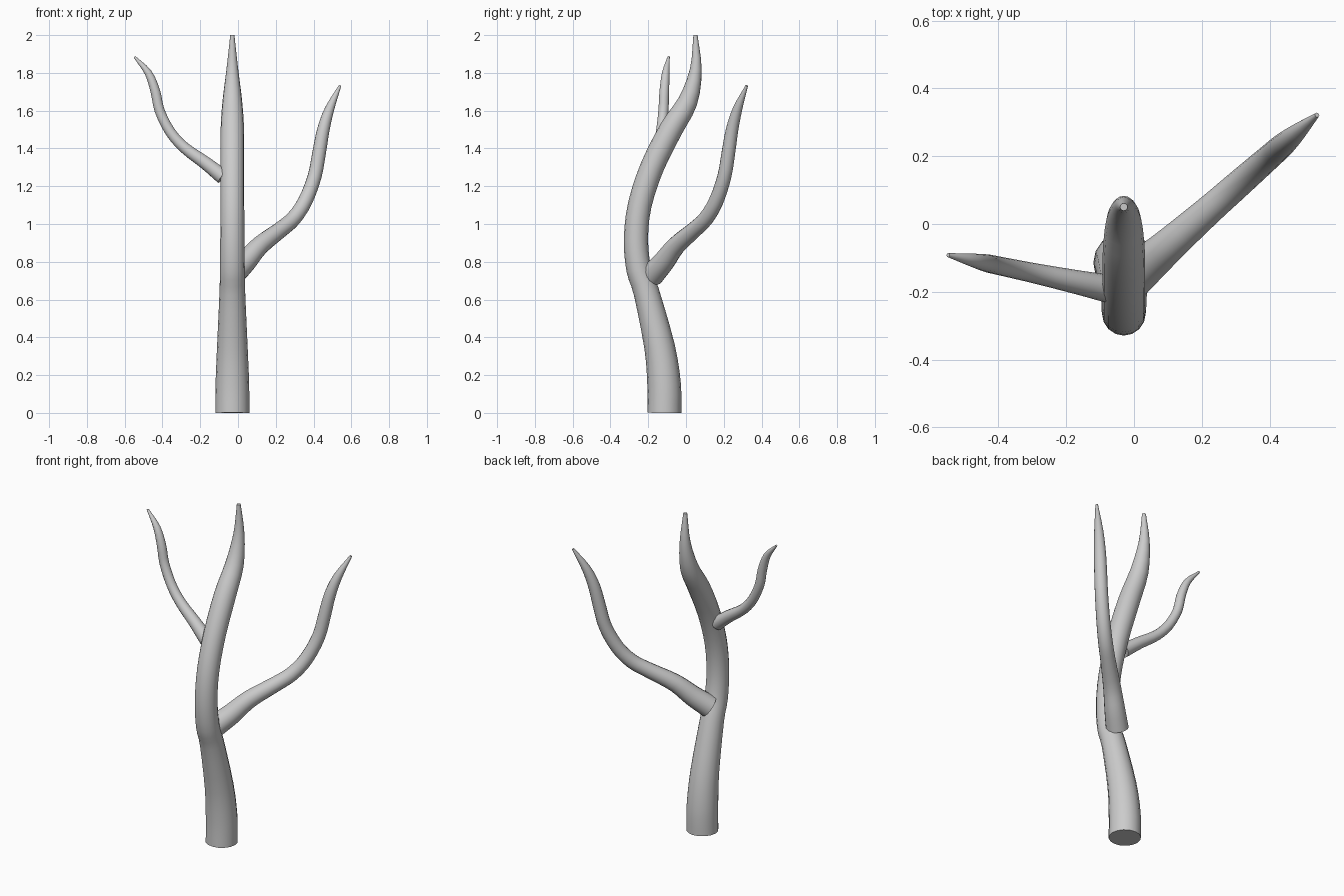
import bpy, bmesh, math
from mathutils import Vector

if "Cube" in bpy.data.objects:
    bpy.data.objects.remove(bpy.data.objects["Cube"])


def smooth_path(pts, steps=3):
    """Catmull-Rom resampling of (distance, z, radius) points."""
    p = [Vector(q) for q in pts]
    p = [2 * p[0] - p[1]] + p + [2 * p[-1] - p[-2]]
    out = []
    for i in range(1, len(p) - 2):
        a, b, c, d = p[i - 1:i + 3]
        for k in range(steps):
            t = k / steps
            out.append(0.5 * (2 * b + (c - a) * t + (2 * a - 5 * b + 4 * c - d) * t * t
                              + (3 * b - a - 3 * c + d) * t ** 3))
    return out + [p[-2]]


def limb(name, origin, heading, pts, sides=16):
    """Tapered tube bending inside the vertical plane through origin along heading."""
    h = Vector((heading[0], heading[1], 0)).normalized()
    side = h.cross(Vector((0, 0, 1)))
    base = Vector((origin[0], origin[1], 0))
    path = smooth_path(pts)
    pos = [base + h * q.x + Vector((0, 0, q.y)) for q in path]
    bm = bmesh.new()
    rings = []
    for i, c in enumerate(pos):
        tangent = (pos[min(i + 1, len(pos) - 1)] - pos[max(i - 1, 0)]).normalized()
        up = tangent.cross(side)
        ring = []
        for k in range(sides):
            a = 2 * math.pi * k / sides
            v = c + (side * math.cos(a) + up * math.sin(a)) * path[i].z
            v.z = max(v.z, 0)
            ring.append(bm.verts.new(v))
        rings.append(ring)
    for r0, r1 in zip(rings, rings[1:]):
        for k in range(sides):
            j = (k + 1) % sides
            bm.faces.new((r0[k], r0[j], r1[j], r1[k]))
    bm.faces.new(rings[0])
    bm.faces.new(rings[-1])
    bmesh.ops.recalc_face_normals(bm, faces=bm.faces)
    mesh = bpy.data.meshes.new(name)
    bm.to_mesh(mesh)
    bm.free()
    ob = bpy.data.objects.new(name, mesh)
    bpy.context.collection.objects.link(ob)
    bpy.ops.object.select_all(action='DESELECT')
    ob.select_set(True)
    bpy.context.view_layer.objects.active = ob
    bpy.ops.object.shade_smooth_by_angle(angle=math.radians(45))


# Trunk: S-bend in the y-z plane
limb("trunk", (-0.03, 0), (0, 1), [
    (-0.115, 0, .09), (-0.116, .15, .089), (-0.14, .35, .081), (-0.21, .64, .068),
    (-0.25, .76, .066), (-0.265, .92, .064), (-0.245, 1.1, .063), (-0.18, 1.3, .063),
    (-0.08, 1.5, .062), (0.01, 1.65, .052), (0.052, 1.82, .031), (0.05, 2.0, .011)])

# Large branch: rises to the back right (distances measured along x, then stretched)
s = math.hypot(1, .88)
limb("right_branch", (-0.03, -0.18), (1, .88), [
    ((x + .03) * s, z, r) for x, z, r in [
        (-.03, .73, .064), (.04, .80, .058), (.115, .885, .05), (.225, .97, .043),
        (.295, 1.03, .041), (.355, 1.12, .039), (.405, 1.25, .037), (.43, 1.38, .036),
        (.452, 1.5, .033), (.485, 1.61, .025), (.54, 1.732, .007)]])

# Small branch: rises to the left
s = math.hypot(1, .21)
limb("left_branch", (-0.08, -0.19), (-1, .21), [
    ((-.08 - x) * s, z, r) for x, z, r in [
        (-.08, 1.25, .041), (-.175, 1.325, .035), (-.285, 1.405, .03), (-.36, 1.49, .028),
        (-.415, 1.6, .027), (-.437, 1.7, .026), (-.475, 1.8, .02), (-.548, 1.885, .006)]])
